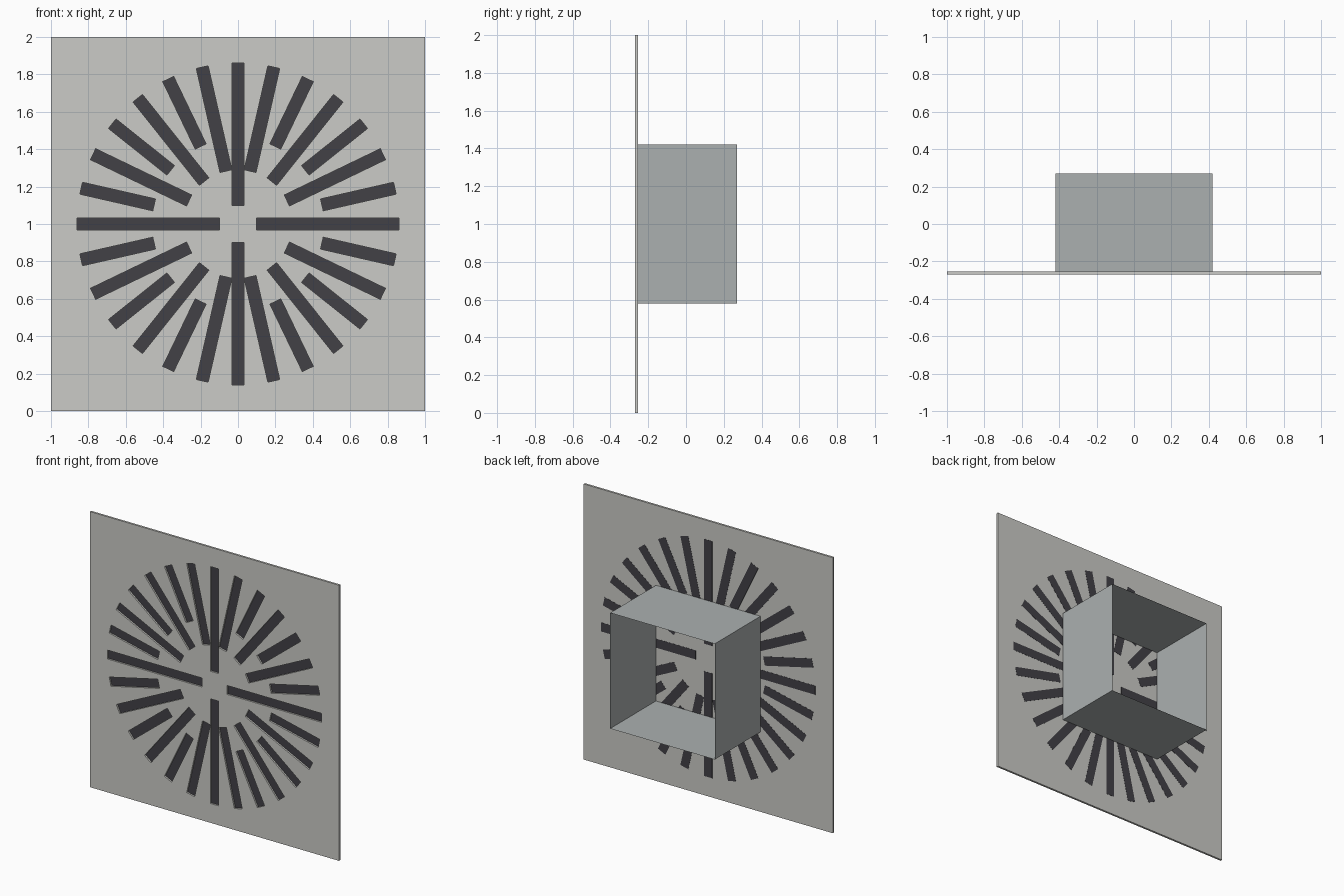
import bpy, bmesh, math
from mathutils import Matrix, Vector

cube = bpy.data.objects.get("Cube")
if cube:
    bpy.data.objects.remove(cube, do_unlink=True)

FRONT, BACK, REAR = -0.27, -0.255, 0.27   # plate front, plate back, duct end
SLOT_WIDTH, SLOT_OUTER = 0.065, 0.86
CENTRE_Z = 1.0


def material(name, rgb):
    m = bpy.data.materials.new(name)
    m.use_nodes = True
    m.diffuse_color = (*rgb, 1)
    m.node_tree.nodes["Principled BSDF"].inputs["Base Color"].default_value = (*rgb, 1)
    return m


def make_object(name, bm, mat):
    mesh = bpy.data.meshes.new(name)
    bmesh.ops.recalc_face_normals(bm, faces=bm.faces)
    bm.to_mesh(mesh)
    bm.free()
    obj = bpy.data.objects.new(name, mesh)
    bpy.context.collection.objects.link(obj)
    mesh.materials.append(mat)
    return obj


def add_box(bm, lo, hi, turn=0.0):
    """Box between two corners, turned about the face centre."""
    lo, hi = Vector(lo), Vector(hi)
    place = (Matrix.Translation((0, 0, CENTRE_Z)) @ Matrix.Rotation(turn, 4, "Y")
             @ Matrix.Translation((lo + hi) / 2) @ Matrix.Diagonal((*(hi - lo), 1)))
    bmesh.ops.create_cube(bm, size=1, matrix=place)


def slot_boxes(y0, y1):
    """Radial slots, mirrored between the four quadrants."""
    bm = bmesh.new()
    for i in range(28):
        k = i % 14
        k = min(k, 14 - k)             # steps away from the vertical
        inner = 0.10 if k in (0, 7) else (0.29 if k % 2 else 0.46)
        half = SLOT_WIDTH / 2
        add_box(bm, (-half, y0, inner), (half, y1, SLOT_OUTER), i * math.tau / 28)
    return bm


plate_mat = material("pale warm grey", (0.60, 0.60, 0.57))
duct_mat = material("galvanised grey", (0.41, 0.435, 0.435))
slot_mat = material("dark charcoal", (0.054, 0.053, 0.061))

# Square face plate with the slots cut through
bm = bmesh.new()
add_box(bm, (-1, FRONT, -1), (1, BACK, 1))
plate = make_object("face_plate", bm, plate_mat)
cutter = make_object("slot_cutter", slot_boxes(FRONT - 0.05, BACK + 0.05), plate_mat)
cutter.hide_render = True
mod = plate.modifiers.new("slots", "BOOLEAN")
mod.operation, mod.solver, mod.object = "DIFFERENCE", "EXACT", cutter
bpy.context.view_layer.objects.active = plate
bpy.ops.object.modifier_apply(modifier=mod.name)
bpy.data.objects.remove(cutter, do_unlink=True)

# Dark blades closing the slots at the back of the plate
make_object("slot_blades", slot_boxes(BACK - 0.003, BACK + 0.001), slot_mat)

# Square sheet-metal duct, open at the rear
bm = bmesh.new()
add_box(bm, (-0.42, BACK, -0.42), (0.42, REAR, 0.42))
ends = [f for f in bm.faces if abs(f.normal.y) > 0.9]
bmesh.ops.delete(bm, geom=ends, context="FACES_ONLY")
make_object("rear_duct", bm, duct_mat)
